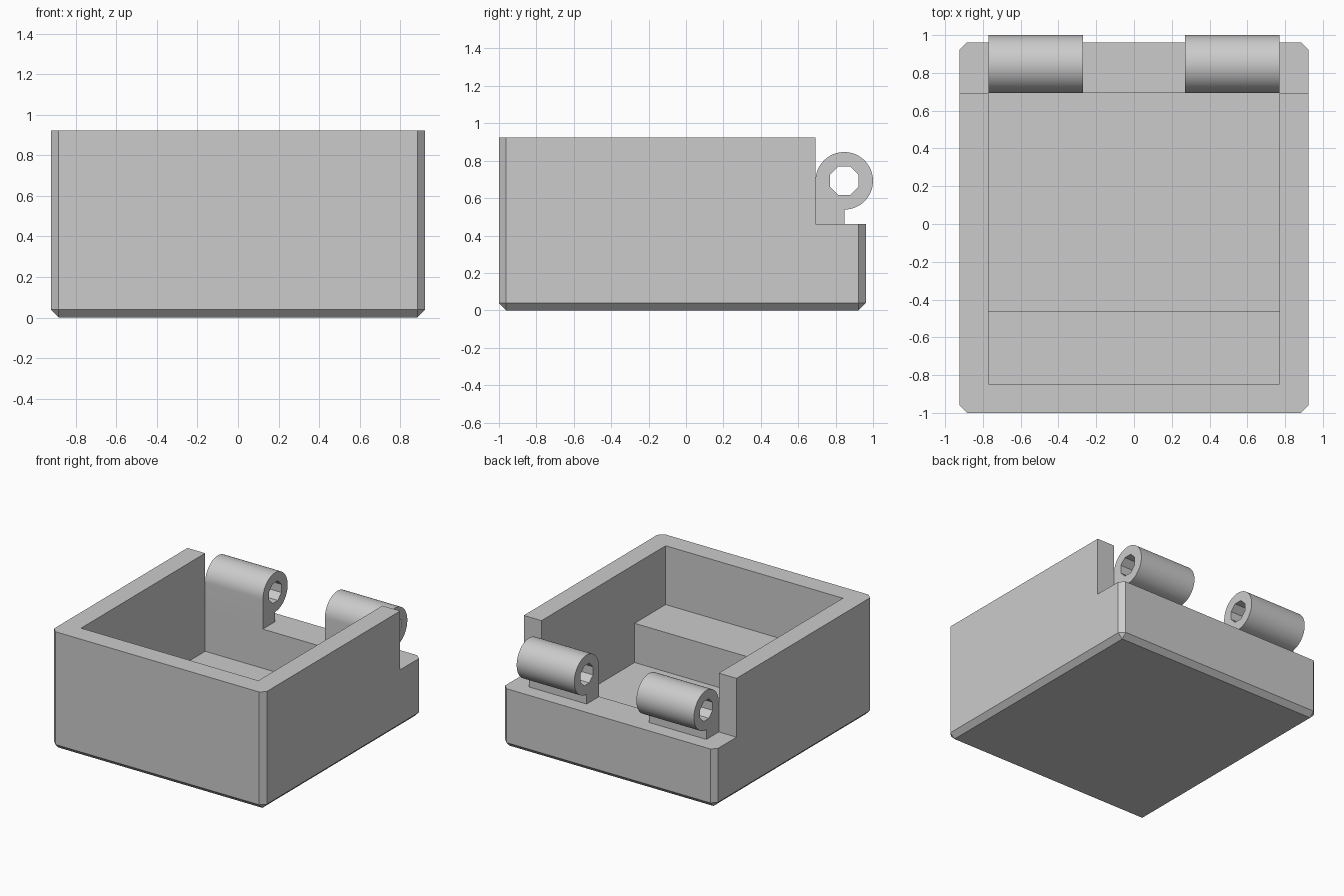
import bpy, bmesh, math
from mathutils import Vector

if "Cube" in bpy.data.objects:
    bpy.data.objects.remove(bpy.data.objects["Cube"], do_unlink=True)

U = 1 / 13                      # design module
HALF_X, FRONT, BACK, TOP = 12 * U, -13 * U, 12.5 * U, 12 * U
INNER_X, LEDGE_Y, LEDGE_Z = 10 * U, 9 * U, 6 * U
CHAMFER = U / 2

grey = bpy.data.materials.new("plain_grey")
grey.use_nodes = True
colour = (0.6, 0.6, 0.6, 1)
grey.diffuse_color = colour
grey.node_tree.nodes["Principled BSDF"].inputs["Base Color"].default_value = colour


def make_object(name, bm):
    bmesh.ops.recalc_face_normals(bm, faces=bm.faces)
    mesh = bpy.data.meshes.new(name)
    bm.to_mesh(mesh)
    bm.free()
    mesh.materials.append(grey)
    obj = bpy.data.objects.new(name, mesh)
    bpy.context.collection.objects.link(obj)
    return obj


def extrude_side(name, profile, x0, x1, chamfer=0):
    """Extrude a (y, z) outline along x, optionally chamfering all but the top edges."""
    bm = bmesh.new()
    face = bm.faces.new([bm.verts.new((x0, y, z)) for y, z in profile])
    out = bmesh.ops.extrude_face_region(bm, geom=[face])
    moved = [v for v in out["geom"] if isinstance(v, bmesh.types.BMVert)]
    bmesh.ops.translate(bm, verts=moved, vec=Vector((x1 - x0, 0, 0)))
    if chamfer:
        edges = [e for e in bm.edges if min(v.co.z for v in e.verts) < 0.01]
        bmesh.ops.bevel(bm, geom=edges, offset=chamfer, segments=1,
                        profile=0.5, affect='EDGES')
    return make_object(name, bm)


def rect(y0, y1, z0, z1):
    return [(y0, z0), (y1, z0), (y1, z1), (y0, z1)]


def cut(obj, cutter):
    cutter.hide_render = True
    mod = obj.modifiers.new("cut", 'BOOLEAN')
    mod.operation, mod.solver, mod.object = 'DIFFERENCE', 'EXACT', cutter
    bpy.context.view_layer.objects.active = obj
    bpy.ops.object.modifier_apply(modifier=mod.name)
    bpy.data.objects.remove(cutter, do_unlink=True)


# Box shell: chamfered block, lowered back ledge, stepped cavity
body = extrude_side("box_body", rect(FRONT, BACK, 0, TOP), -HALF_X, HALF_X, CHAMFER)
cut(body, extrude_side("ledge_cutter", rect(LEDGE_Y, 1.3, LEDGE_Z, 1.3), -1.2, 1.2))
cavity = [(-11 * U, 1.3), (-11 * U, LEDGE_Z), (-6 * U, LEDGE_Z),
          (-6 * U, 2 * U), (LEDGE_Y, 2 * U), (LEDGE_Y, 1.3)]
cut(body, extrude_side("cavity_cutter", cavity, -INNER_X, INNER_X))

# Hinge knuckles: round barrel on a half-width foot, with an octagonal pin hole
CY, CZ, R = 11 * U, 9 * U, 2 * U
HOLE_R = U / math.cos(math.pi / 8)
outline = [(LEDGE_Y, LEDGE_Z)]
for i in range(49):
    a = math.pi - 1.5 * math.pi * i / 48
    outline.append((CY + R * math.cos(a), CZ + R * math.sin(a)))
outline.append((CY, LEDGE_Z))
hole = [(CY + HOLE_R * math.cos((i + 0.5) * math.pi / 4),
         CZ + HOLE_R * math.sin((i + 0.5) * math.pi / 4)) for i in range(8)]

for name, x0 in (("hinge_left", 3.5 * U), ("hinge_right", -INNER_X)):
    x1 = x0 + 6.5 * U
    hinge = extrude_side(name, outline, x0, x1)
    cut(hinge, extrude_side("pin_cutter", hole, x0 - 0.1, x1 + 0.1))
    bpy.ops.object.select_all(action='DESELECT')
    hinge.select_set(True)
    bpy.context.view_layer.objects.active = hinge
    bpy.ops.object.shade_smooth_by_angle(angle=math.radians(30))
